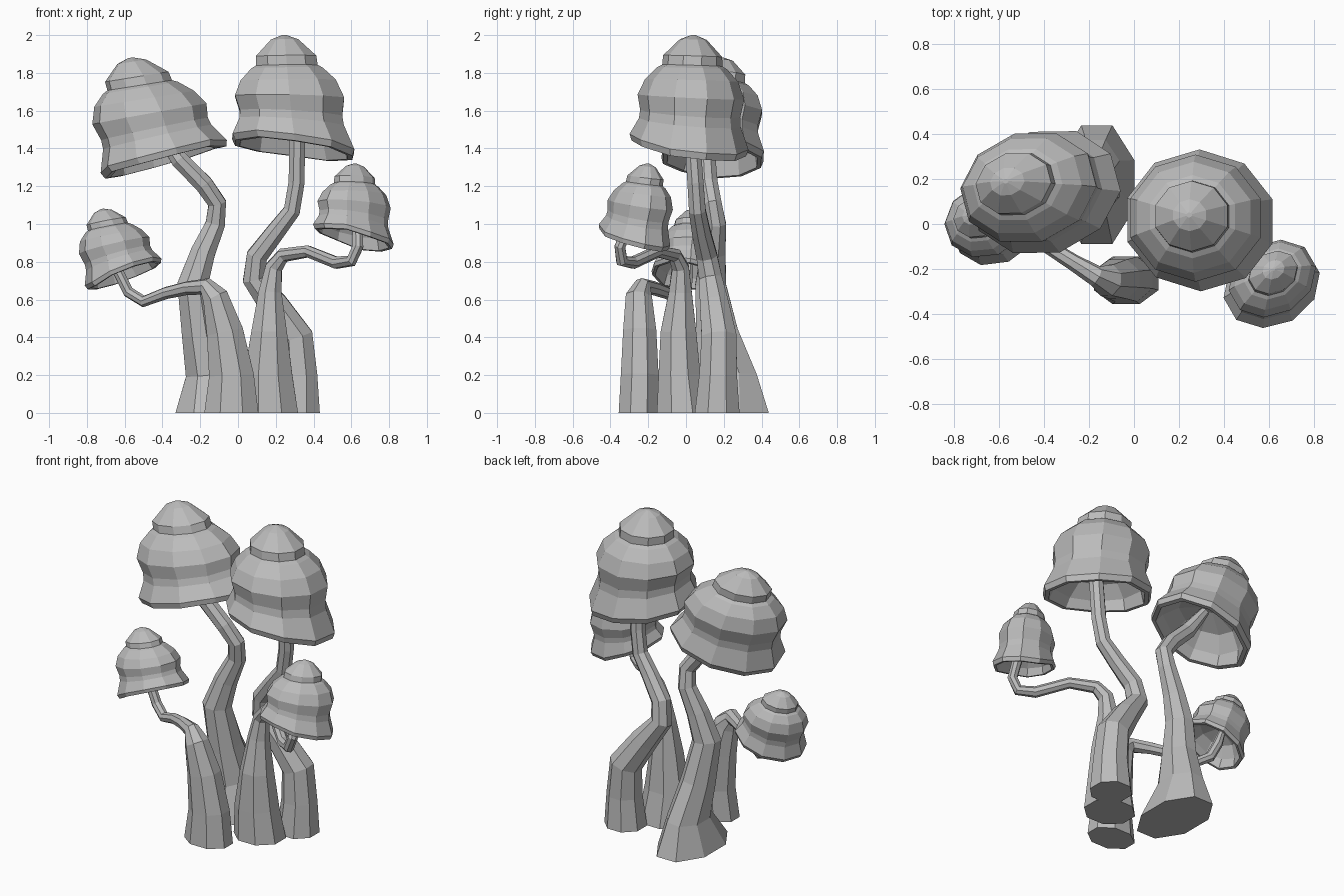
import bpy, bmesh, math, random
from mathutils import Vector, Matrix

random.seed(4)
UP = Vector((0, 0, 1))

if "Cube" in bpy.data.objects:
    bpy.data.objects.remove(bpy.data.objects["Cube"], do_unlink=True)

grey = bpy.data.materials.new("plain_grey")
grey.use_nodes = True
colour = (0.5, 0.5, 0.5, 1)
grey.diffuse_color = colour
grey.node_tree.nodes["Principled BSDF"].inputs["Base Color"].default_value = colour


def loft(name, rings):
    """Skin a list of equal rings and close both ends."""
    bm = bmesh.new()
    loops = [[bm.verts.new(p) for p in ring] for ring in rings]
    n = len(loops[0])
    for a, b in zip(loops, loops[1:]):
        for i in range(n):
            j = (i + 1) % n
            bm.faces.new((a[i], a[j], b[j], b[i]))
    bm.faces.new(loops[0])
    bm.faces.new(loops[-1])
    bmesh.ops.recalc_face_normals(bm, faces=bm.faces)
    mesh = bpy.data.meshes.new(name)
    bm.to_mesh(mesh)
    bm.free()
    mesh.materials.append(grey)
    obj = bpy.data.objects.new(name, mesh)
    bpy.context.collection.objects.link(obj)
    return obj


def ring(centre, normal, rx, ry, sides, spin=0.0):
    """Oval polygon ring facing along the normal, its long axis turned by spin degrees."""
    rot = UP.rotation_difference(normal).to_matrix() @ Matrix.Rotation(math.radians(spin), 3, "Z")
    pts = []
    for i in range(sides):
        a = math.tau * (i + 0.5) / sides
        pts.append(centre + rot @ Vector((rx * math.cos(a), ry * math.sin(a), 0)))
    return pts


def stem(name, path):
    """Tapered faceted tube; path rows are x, y, z, radius and an optional y radius."""
    pts = [Vector(p[:3]) for p in path]
    rings = []
    for i, p in enumerate(pts):
        tangent = UP
        if i > 0:
            after = pts[min(i + 1, len(pts) - 1)]
            tangent = ((p - pts[i - 1]).normalized() + (after - p).normalized()).normalized()
        rings.append(ring(p, tangent, path[i][3], path[i][-1], 8))
    return loft(name, rings)


# Tiered bell outline from tip to rim lip, then the hollow underside (height, radius)
OUTER = [(1, .012), (.96, .075), (.81, .165), (.725, .168), (.70, .195), (.59, .26),
         (.44, .298), (.29, .28), (.21, .285), (.03, .335), (-.03, .322)]
INNER = [(-.03, .295), (.1, .27), (.25, .19), (.33, .04)]


def cap(name, tip, rim, tip_normal, rim_normal, scale, flat, spin=0):
    """Bell cap whose tiers turn from the rim plane to the tip plane."""
    tip, rim = Vector(tip), Vector(rim)
    high, low = Vector(tip_normal).normalized(), Vector(rim_normal).normalized()
    wobble = [random.uniform(-.014, .014) * scale for _ in range(10)]
    rings = []
    for t, r in OUTER + INNER:
        normal = low.lerp(high, min(1, max(0, t) * 1.8)).normalized()
        pts = ring(rim.lerp(tip, t), normal, r * scale, r * scale * flat, 10, spin)
        if t < .05:
            pts = [p + normal * w for p, w in zip(pts, wobble)]
        rings.append(pts)
    return loft(name, rings)


# Tallest mushroom
stem("tall_stem", [(.315, .165, 0, .128), (.32, .17, .2, .108), (.305, .175, .4, .1),
                   (.19, .15, .57, .082), (.085, .13, .71, .066), (.1, .11, .83, .06),
                   (.2, .08, .96, .053), (.285, .06, 1.07, .048), (.31, .05, 1.22, .046),
                   (.315, .03, 1.5, .044), (.28, .03, 1.78, .03)])
cap("tall_cap", (.245, .04, 2.0), (.295, .015, 1.415), (-.01, .03, 1), (.13, .12, 1), 1.02, .93)

# Leaning mushroom
stem("leaning_stem", [(-.165, .175, 0, .18, .285), (-.17, .215, .2, .115, .172),
                      (-.205, .165, .42, .1, .12), (-.24, .13, .68, .088), (-.185, .145, .85, .07),
                      (-.12, .16, 1.0, .056), (-.11, .14, 1.11, .052), (-.18, .12, 1.21, .052),
                      (-.31, .11, 1.34, .05), (-.42, .14, 1.5, .03)])
cap("leaning_cap", (-.57, .19, 1.88), (-.39, .14, 1.35), (-.16, 0, 1), (-.27, .04, 1),
    1.05, .79, 15)

# Small mushroom arching to the right side
stem("right_arch_stem", [(-.035, -.25, 0, .155, .115), (-.035, -.245, .2, .128, .108),
                         (-.07, -.245, .43, .105, .095), (-.12, -.25, .61, .075),
                         (-.17, -.23, .67, .047), (-.27, -.17, .66, .037),
                         (-.38, -.1, .635, .033), (-.5, -.04, .59, .031), (-.58, 0, .64, .031),
                         (-.63, .01, .74, .03), (-.66, .02, .84, .02)])
cap("right_small_cap", (-.72, .04, 1.08), (-.605, 0, .735), (-.2, .05, 1), (-.42, .18, 1),
    .655, .84, 20)

# Small mushroom arching to the left side
stem("left_arch_stem", [(.17, -.02, 0, .16, .145), (.16, -.035, .2, .138, .12),
                        (.165, -.04, .43, .102), (.17, -.03, .64, .066), (.19, -.03, .77, .049),
                        (.24, -.06, .835, .039), (.37, -.15, .855, .033), (.52, -.28, .795, .034),
                        (.6, -.34, .805, .033), (.635, -.35, .88, .031), (.635, -.31, .97, .03),
                        (.62, -.26, 1.05, .02)])
cap("left_small_cap", (.62, -.2, 1.32), (.61, -.275, .93), (.02, .12, 1), (.22, .22, 1),
    .69, .79, 30)
